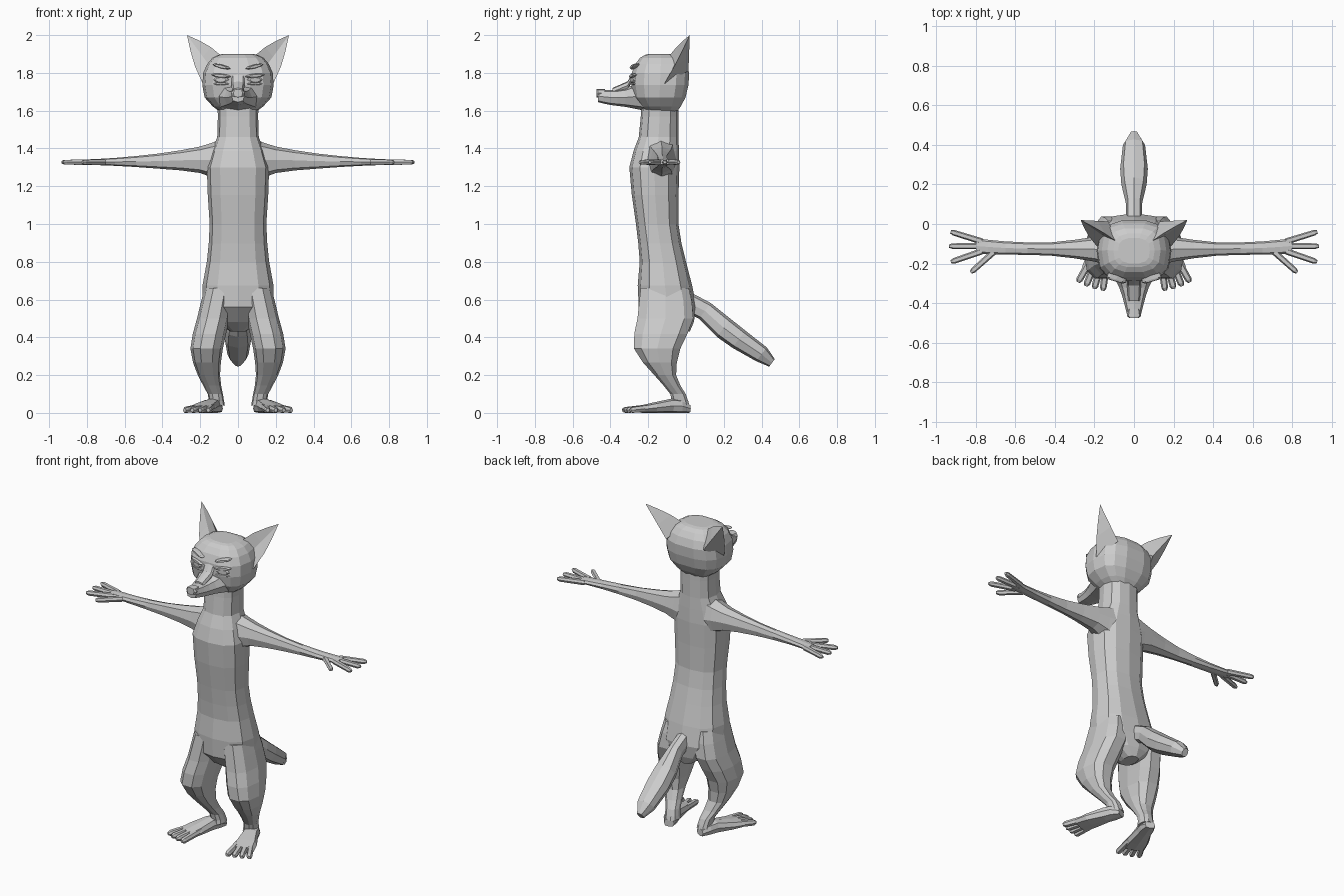
import bpy, bmesh, math
from mathutils import Vector

if "Cube" in bpy.data.objects:
    bpy.data.objects.remove(bpy.data.objects["Cube"], do_unlink=True)

grey = bpy.data.materials.new("plain grey")
grey.use_nodes = True
tone = (.6, .6, .6, 1)
grey.diffuse_color = tone
grey.node_tree.nodes["Principled BSDF"].inputs["Base Color"].default_value = tone

X, Y, Z = Vector((1, 0, 0)), Vector((0, 1, 0)), Vector((0, 0, 1))


def skin(name, rings, mirror=False):
    """Bridge rings of points into a closed flat-shaded shell."""
    bm = bmesh.new()
    loops = [[bm.verts.new(point) for point in ring] for ring in rings]
    count = len(loops[0])
    for lower, upper in zip(loops, loops[1:]):
        for i in range(count):
            j = (i + 1) % count
            bm.faces.new((lower[i], lower[j], upper[j], upper[i]))
    bm.faces.new(reversed(loops[0]))
    bm.faces.new(loops[-1])
    bmesh.ops.recalc_face_normals(bm, faces=bm.faces)
    mesh = bpy.data.meshes.new(name)
    bm.to_mesh(mesh)
    bm.free()
    mesh.materials.append(grey)
    part = bpy.data.objects.new(name, mesh)
    bpy.context.collection.objects.link(part)
    if mirror:
        part.modifiers.new("mirror", "MIRROR")


def flowing(rings):
    """Add a ring halfway between each pair, following the curve through their neighbours."""
    result = [rings[0]]
    last = len(rings) - 1
    for i in range(last):
        before, start = rings[max(i - 1, 0)], rings[i]
        end, after = rings[i + 1], rings[min(i + 2, last)]
        result.append([(b + c) / 2 + (b + c - a - d) / 16
                       for a, b, c, d in zip(before, start, end, after)])
        result.append(end)
    return result


def oval(centre, u, v, half_u, half_v, sides=8, power=.8):
    """Rounded-square section; a lower power gives squarer corners."""
    def bulge(value):
        return math.copysign(abs(value) ** power, value)
    turns = [math.tau * i / sides for i in range(sides)]
    return [Vector(centre) + u * half_u * bulge(math.cos(t)) + v * half_v * bulge(math.sin(t))
            for t in turns]


def level(height, inner, outer, front, back, sides=12, power=.8):
    """Horizontal section between four limits."""
    centre = ((inner + outer) / 2, (front + back) / 2, height)
    return oval(centre, X, Y, (outer - inner) / 2, (back - front) / 2, sides, power)


def central(height, half, front, back, **shape):
    return level(height, -half, half, front, back, **shape)


def snout(depth, half, bottom, top):
    return oval((0, depth, (bottom + top) / 2), X, Z, half, (top - bottom) / 2, power=.75)


def sleeve(reach, bottom, top, front, back):
    centre = (reach, (front + back) / 2, (bottom + top) / 2)
    return oval(centre, Y, Z, (back - front) / 2, (top - bottom) / 2)


def digit(name, start, end, radius):
    """Finger or toe with a blunt, narrowed tip."""
    along = end - start
    u = along.cross(Z).normalized()
    v = u.cross(along).normalized()
    stops = ((0, radius), (.9, radius * .9), (1, radius / 2))
    skin(name, [oval(start + along * t, u, v, r, r, sides=6) for t, r in stops], mirror=True)


# Torso and neck
skin("torso", flowing([
    central(height=.43, half=.04, front=-.1, back=.02),
    central(height=.56, half=.19, front=-.25, back=.055),
    central(height=.8, half=.165, front=-.245, back=0),
    central(height=1, half=.15, front=-.265, back=-.04),
    central(height=1.3, half=.165, front=-.3, back=-.035),
    central(height=1.46, half=.11, front=-.25, back=-.04),
    central(height=1.66, half=.11, front=-.235, back=-.04),
]))

# Head
squarer = dict(sides=14, power=.72)
skin("head", flowing([
    central(height=1.59, half=.09, front=-.21, back=-.05, **squarer),
    central(height=1.67, half=.177, front=-.28, back=0, **squarer),
    central(height=1.8, half=.184, front=-.29, back=.02, **squarer),
    central(height=1.88, half=.135, front=-.245, back=-.02, **squarer),
    central(height=1.9, half=.08, front=-.2, back=-.07, **squarer),
]))

# Muzzle and nose
skin("muzzle", flowing([
    snout(depth=-.22, half=.125, bottom=1.6, top=1.76),
    snout(depth=-.32, half=.075, bottom=1.62, top=1.72),
    snout(depth=-.4, half=.05, bottom=1.63, top=1.71),
    snout(depth=-.465, half=.034, bottom=1.645, top=1.71),
]))
skin("nose", [snout(depth=y, half=w, bottom=1.67, top=1.715)
              for y, w in ((-.43, .03), (-.465, .036), (-.475, .025))])
skin("nose_bridge", [snout(depth=-.27, half=.035, bottom=1.78, top=1.82),
                     snout(depth=-.31, half=.035, bottom=1.71, top=1.755),
                     snout(depth=-.39, half=.03, bottom=1.68, top=1.72)])

# Half-closed eyes with heavy lids and brows
outward = Vector((.3, -1, 0)).normalized()
for name, height, width, tall, depth, tilt in (
        ("eye", 1.763, .042, .018, .012, 0),
        ("upper_lid", 1.785, .053, .011, .017, .1),
        ("lower_lid", 1.742, .045, .007, .012, 0),
        ("brow", 1.834, .05, .01, .015, .25)):
    side = Vector((1, .3, tilt)).normalized()
    centre = Vector((.088, -.275, height))
    skin(name, [oval(centre + outward * depth * push, side, Z, width * size, tall * size, power=1)
                for push, size in ((-1, 1), (.4, 1), (1, .7))], mirror=True)

# Ears: cupped in front, ridged behind
ear_base, ear_tip = Vector((.13, -.107, 1.81)), Vector((.27, .02, 2))
ear_side = Vector((.64, -.09, -.77))
ear = []
for t in (0, .4, .7, .99):
    centre = ear_base.lerp(ear_tip, t)
    spread = ear_side * .088 * (1 - t ** 1.5)
    ridge = Y * .12 * (1 - t)
    ear.append([centre - spread, centre + ridge / 4, centre + spread, centre + ridge])
skin("ear", ear, mirror=True)

# Arms
skin("arm", flowing([
    sleeve(reach=.09, bottom=1.22, top=1.45, front=-.22, back=-.05),
    sleeve(reach=.2, bottom=1.27, top=1.41, front=-.19, back=-.065),
    sleeve(reach=.42, bottom=1.293, top=1.373, front=-.16, back=-.093),
    sleeve(reach=.65, bottom=1.308, top=1.35, front=-.155, back=-.088),
    sleeve(reach=.8, bottom=1.313, top=1.342, front=-.15, back=-.072),
]), mirror=True)

# Fingers fan out from the palm
palm = Vector((.77, -.112, 1.327))
for name, fan in (("back_finger", .3), ("middle_finger", 0), ("front_finger", -.33)):
    pointing = Vector((math.cos(fan), math.sin(fan), 0))
    digit(name, palm + Y * fan * .08, palm + Y * fan * .08 + pointing * .165, .016)
digit("thumb", palm - X * .06 - Y * .03, palm + X * .055 - Y * .133, .016)

# Legs
skin("leg", flowing([
    level(height=.66, inner=.02, outer=.178, front=-.245, back=.02, sides=10),
    level(height=.5, inner=.045, outer=.217, front=-.263, back=.045, sides=10),
    level(height=.34, inner=.08, outer=.252, front=-.28, back=-.025, sides=10),
    level(height=.2, inner=.095, outer=.213, front=-.17, back=-.05, sides=10),
    level(height=.1, inner=.08, outer=.16, front=-.085, back=0, sides=10),
    level(height=.04, inner=.07, outer=.155, front=-.08, back=.02, sides=10),
]), mirror=True)


# Feet, turned outward, with fanned toes
def heading(turn):
    return Vector((math.sin(turn), -math.cos(turn), 0))


heel = Vector((.108, .015, 0))
aim = heading(.35)
across = aim.cross(Z)
skin("foot", [oval(heel + aim * along + Z * tall / 2, across, Z, half, tall / 2, power=.7)
              for along, half, tall in ((0, .03, .045), (.05, .045, .07), (.1, .046, .075),
                                        (.2, .065, .055), (.27, .066, .04))], mirror=True)
for i in range(4):
    toe_aim = heading(.14 + i / 8)
    digit(f"toe_{i + 1}", heel + toe_aim * .2 + Z * .03, heel + toe_aim * .355 + Z * .014, .019)

# Tail: swells, then closes to a blunt tip
lift = Vector((0, .6, .8))
skin("tail", [oval((0, y, z), X, lift, half, thick)
              for y, z, half, thick in ((-.02, .6, .04, .055), (.1, .54, .04, .052),
                                        (.2, .45, .064, .06), (.28, .39, .07, .057),
                                        (.4, .31, .056, .046), (.455, .265, .02, .025))])
